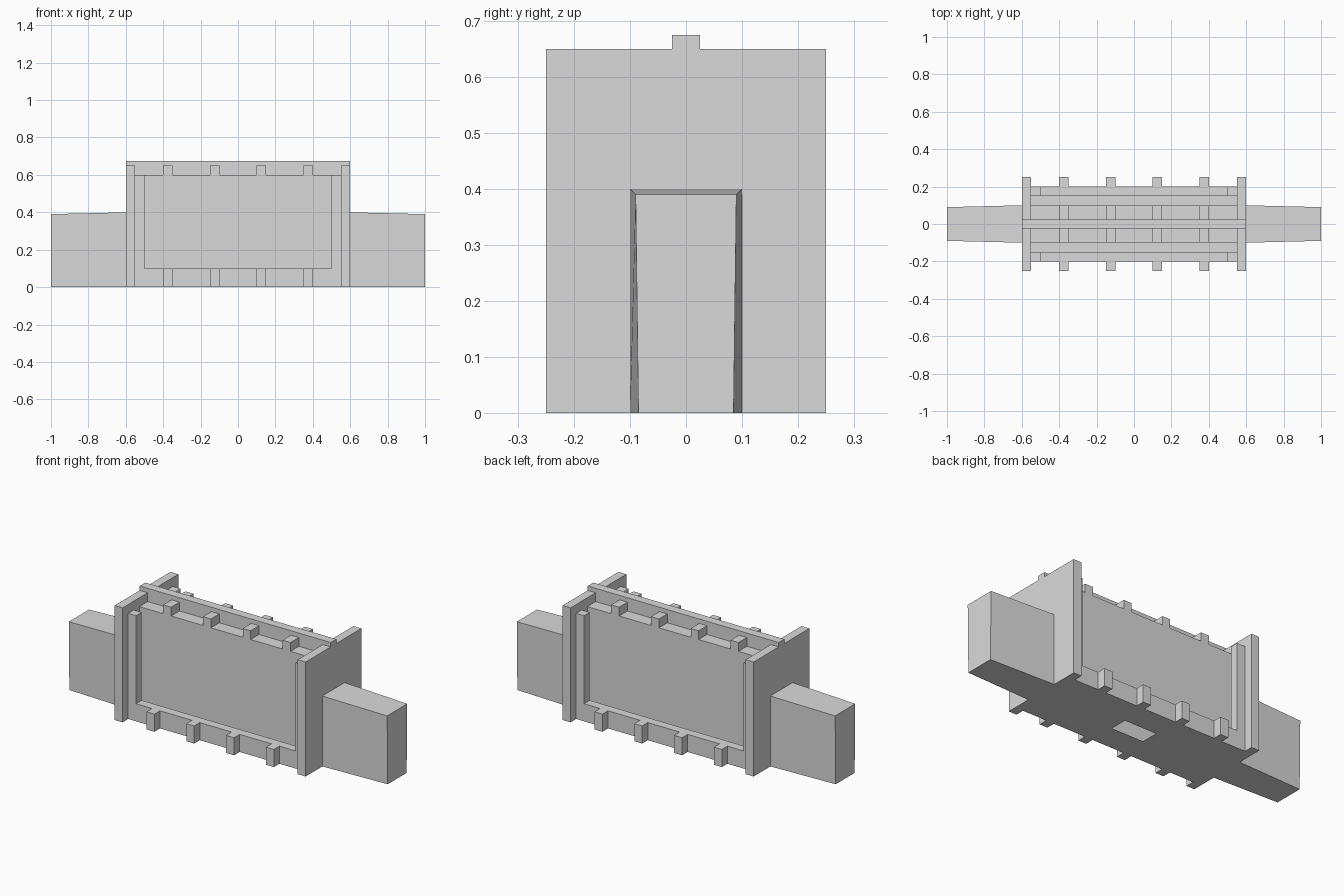
import bpy
import bmesh

if "Cube" in bpy.data.objects:
    bpy.data.objects.remove(bpy.data.objects["Cube"])

grey = bpy.data.materials.new("plain grey")
grey.use_nodes = True
colour = (0.70, 0.70, 0.70, 1)
grey.diffuse_color = colour
grey.node_tree.nodes["Principled BSDF"].inputs["Base Color"].default_value = colour


def finish(name, bm):
    bmesh.ops.recalc_face_normals(bm, faces=bm.faces)
    mesh = bpy.data.meshes.new(name)
    bm.to_mesh(mesh)
    bm.free()
    mesh.materials.append(grey)
    obj = bpy.data.objects.new(name, mesh)
    bpy.context.collection.objects.link(obj)


def box(name, x, y, z):
    """Box from its (min, max) range on each axis."""
    bm = bmesh.new()
    bmesh.ops.create_cube(bm, size=1)
    for v in bm.verts:
        for axis, (low, high) in enumerate((x, y, z)):
            v.co[axis] = low if v.co[axis] < 0 else high
    finish(name, bm)


def span(a, b, side):
    return tuple(sorted((a * side, b * side)))


def ring(bm, x, bottom, top, low, high):
    """Four corners of a symmetric section across x."""
    points = ((-bottom, low), (-top, high), (top, high), (bottom, low))
    return [bm.verts.new((x, y, z)) for y, z in points]


doorway = [(-0.25, 0), (-0.1, 0), (-0.1, 0.4), (0.1, 0.4),
           (0.1, 0), (0.25, 0), (0.25, 0.65), (-0.25, 0.65)]
for side, word in ((1, "left"), (-1, "right")):
    # End plate with a doorway
    bm = bmesh.new()
    face = bm.faces.new([bm.verts.new((0.55 * side, y, z)) for y, z in doorway])
    result = bmesh.ops.extrude_face_region(bm, geom=[face])
    moved = [g for g in result["geom"] if isinstance(g, bmesh.types.BMVert)]
    bmesh.ops.translate(bm, vec=(0.05 * side, 0, 0), verts=moved)
    finish(word + "_end_plate", bm)

    # Hollow tapering arm, closed at its outer end
    bm = bmesh.new()
    a = ring(bm, 0.6 * side, 0.1, 0.1, 0, 0.4)
    b = ring(bm, 1.0 * side, 0.085, 0.09, 0, 0.39)
    for i in range(4):
        j = (i + 1) % 4
        bm.faces.new((a[i], a[j], b[j], b[i]))
    bm.faces.new(b)
    finish(word + "_arm", bm)

# Hollow body: side panels and roof
bm = bmesh.new()
a = ring(bm, -0.55, 0.1, 0.1, 0.05, 0.6)
b = ring(bm, 0.55, 0.1, 0.1, 0.05, 0.6)
for i in range(3):
    bm.faces.new((a[i], a[i + 1], b[i + 1], b[i]))
finish("body", bm)

# Floor with a rectangular opening
bm = bmesh.new()
outer, inner = ([bm.verts.new((sx * hx, sy * hy, 0))
                 for sx, sy in ((-1, -1), (-1, 1), (1, 1), (1, -1))]
                for hx, hy in ((0.6, 0.1), (0.1, 0.05)))
for i in range(4):
    j = (i + 1) % 4
    bm.faces.new((outer[i], outer[j], inner[j], inner[i]))
finish("floor", bm)

box("ridge_bar", (-0.6, 0.6), (-0.025, 0.025), (0.6, 0.675))

# Channels, rails, posts and ribs on both sides
for side, word in ((-1, "front"), (1, "back")):
    box(word + "_channel", (-0.55, 0.55), span(0.1, 0.15, side), (0, 0.05))
    box(word + "_rail", (-0.55, 0.55), span(0.15, 0.2, side), (0, 0.1))
    for end in (-1, 1):
        box(word + "_post", span(0.5, 0.55, end), span(0.15, 0.2, side), (0.1, 0.6))
    for i in range(4):
        x = -0.375 + 0.25 * i
        rib = (x - 0.025, x + 0.025)
        box(word + "_foot_rib", rib, span(0.2, 0.25, side), (0, 0.1))
        box(word + "_roof_rib", rib, span(0.025, 0.1, side), (0.6, 0.65))
